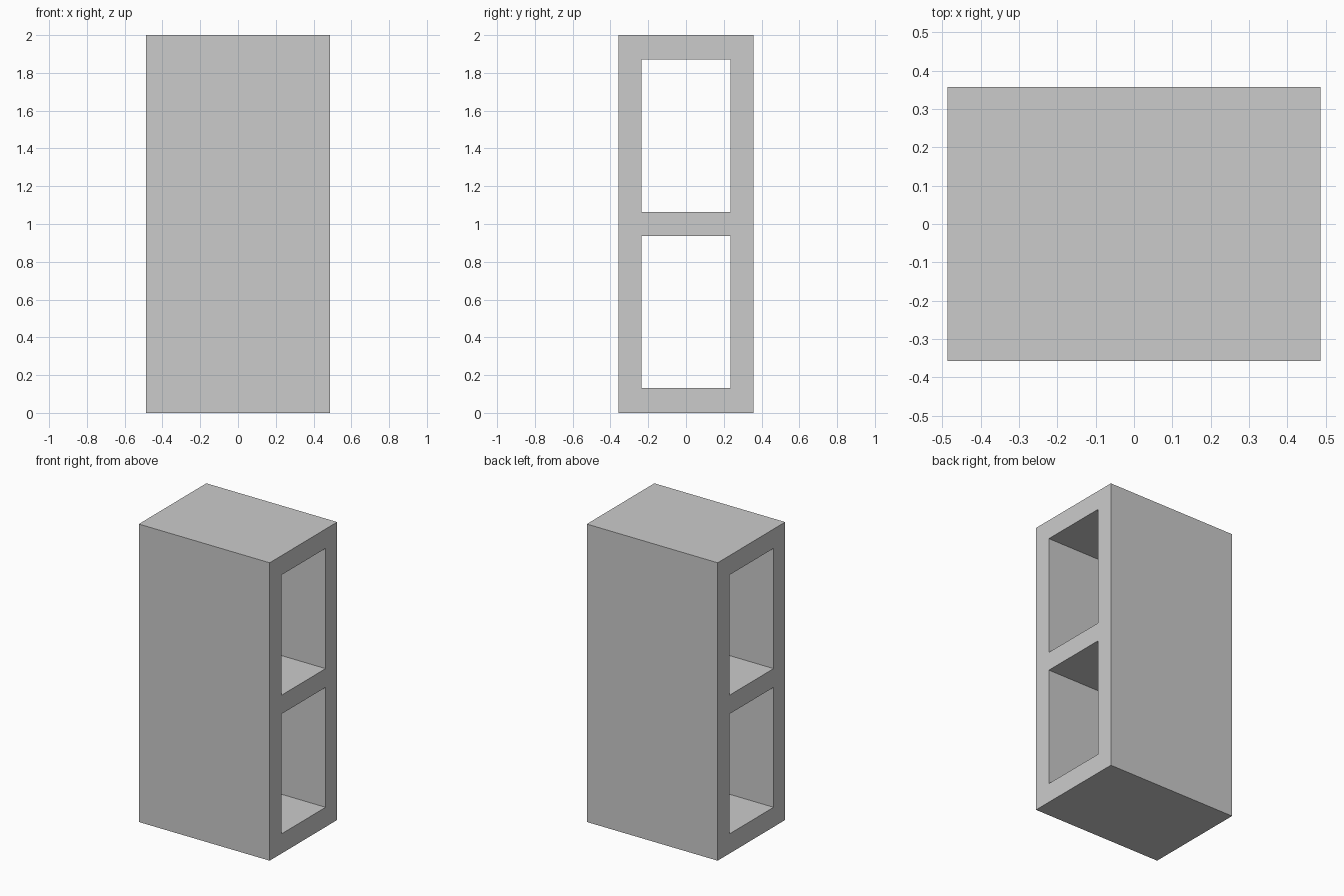
import bpy, bmesh

if "Cube" in bpy.data.objects:
    bpy.data.objects.remove(bpy.data.objects["Cube"])

HALF_LEN = 0.486                              # half length along x
YS = [-0.358, -0.235, 0.235, 0.358]           # wall lines across the profile
ZS = [0.0, 0.132, 0.937, 1.063, 1.87, 2.0]    # slab lines up the profile
OPENINGS = {(1, 1), (1, 3)}                   # cells left open

bm = bmesh.new()

# End profile: a grid of cells with the two openings left out
grid = [[bm.verts.new((-HALF_LEN, y, z)) for z in ZS] for y in YS]
for i in range(len(YS) - 1):
    for j in range(len(ZS) - 1):
        if (i, j) not in OPENINGS:
            bm.faces.new((grid[i][j], grid[i][j + 1],
                          grid[i + 1][j + 1], grid[i + 1][j]))

# Extrude the profile through the full length
result = bmesh.ops.extrude_face_region(bm, geom=bm.faces[:], use_keep_orig=True)
moved = [g for g in result["geom"] if isinstance(g, bmesh.types.BMVert)]
bmesh.ops.translate(bm, verts=moved, vec=(2 * HALF_LEN, 0, 0))
bmesh.ops.recalc_face_normals(bm, faces=bm.faces[:])

mesh = bpy.data.meshes.new("hollow_block")
bm.to_mesh(mesh)
bm.free()
block = bpy.data.objects.new("hollow_block", mesh)
bpy.context.collection.objects.link(block)
